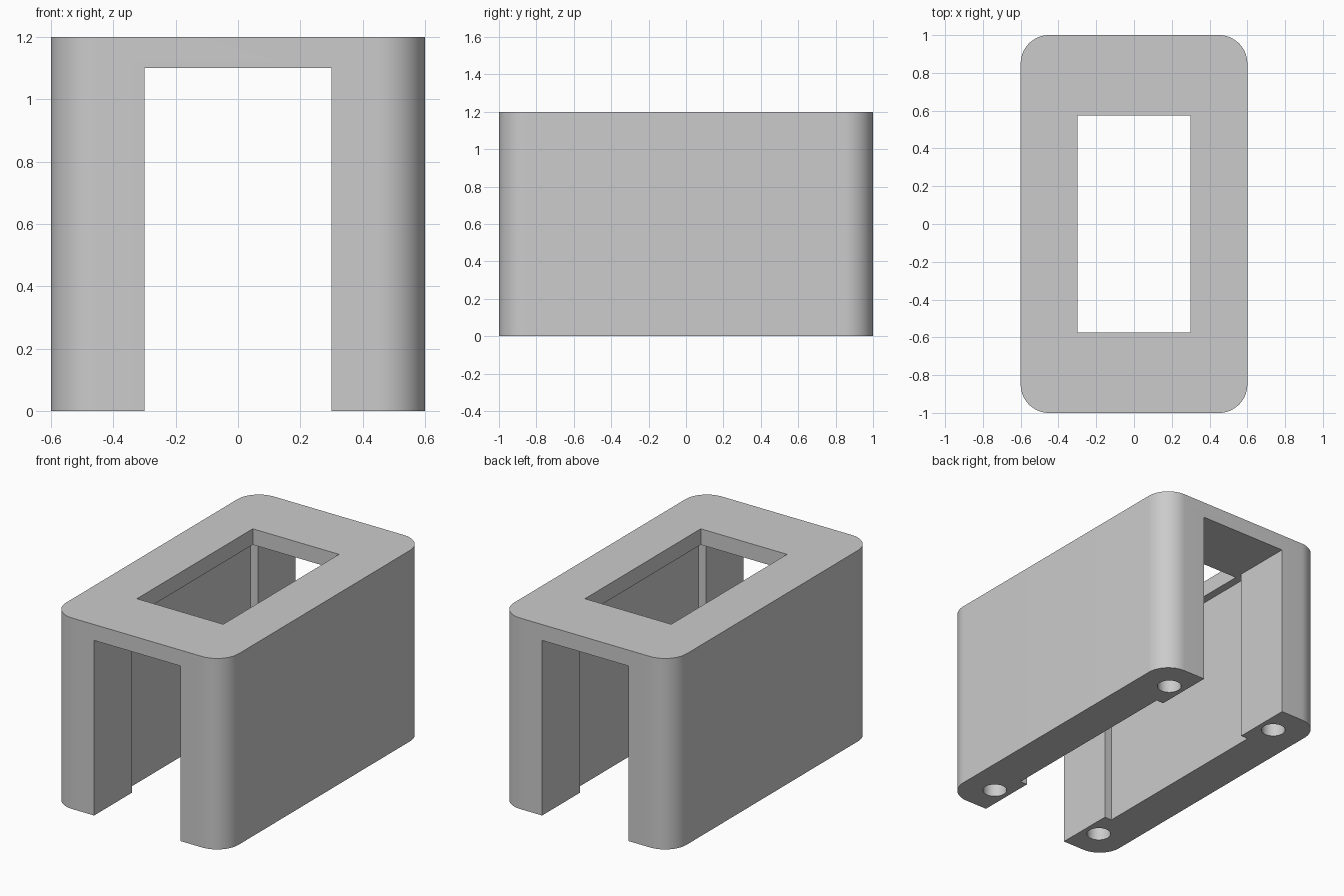
import bpy, bmesh, math

if "Cube" in bpy.data.objects:
    bpy.data.objects.remove(bpy.data.objects["Cube"], do_unlink=True)

HALF_X, HALF_Y, HEIGHT, CORNER = 0.6, 1.0, 1.2, 0.15
CHANNEL_X, CHANNEL_TOP = 0.3, 1.1
RECESS_X, RECESS_Y = 0.35, 0.625
WINDOW_Y = 0.575
BORE_X, BORE_Y, BORE_R, BORE_DEPTH = 0.4, 0.8, 0.07, 0.5

grey = bpy.data.materials.new("plain grey")
grey.use_nodes = True
grey.diffuse_color = (0.6, 0.6, 0.6, 1)
grey.node_tree.nodes["Principled BSDF"].inputs["Base Color"].default_value = (0.6, 0.6, 0.6, 1)


def prism(name, outline, z0, z1):
    """Extrude a counter-clockwise outline from z0 to z1."""
    bm = bmesh.new()
    base = bm.faces.new([bm.verts.new((x, y, z0)) for x, y in outline])
    top = bmesh.ops.extrude_face_region(bm, geom=[base])
    verts = [g for g in top["geom"] if isinstance(g, bmesh.types.BMVert)]
    bmesh.ops.translate(bm, verts=verts, vec=(0, 0, z1 - z0))
    bmesh.ops.recalc_face_normals(bm, faces=bm.faces)
    mesh = bpy.data.meshes.new(name)
    bm.to_mesh(mesh)
    bm.free()
    mesh.materials.append(grey)
    obj = bpy.data.objects.new(name, mesh)
    bpy.context.collection.objects.link(obj)
    return obj


def arc(cx, cy, r, start, sweep, steps):
    return [(cx + r * math.cos(start + sweep * i / steps),
             cy + r * math.sin(start + sweep * i / steps)) for i in range(steps + 1)]


def rectangle(x, y):
    return [(-x, -y), (x, -y), (x, y), (-x, y)]


# Rounded block
outline = []
for i, (sx, sy) in enumerate([(1, 1), (-1, 1), (-1, -1), (1, -1)]):
    outline += arc(sx * (HALF_X - CORNER), sy * (HALF_Y - CORNER), CORNER,
                   i * math.pi / 2, math.pi / 2, 16)
body = prism("bridge_body", outline, 0, HEIGHT)

# Through channel, widened between the end pads
right_side = [(CHANNEL_X, -1.2), (CHANNEL_X, -RECESS_Y), (RECESS_X, -RECESS_Y),
              (RECESS_X, RECESS_Y), (CHANNEL_X, RECESS_Y), (CHANNEL_X, 1.2)]
left_side = [(-x, -y) for x, y in right_side]
cutters = [prism("channel_cutter", right_side + left_side, -0.1, CHANNEL_TOP)]

# Window in the top plate
cutters.append(prism("window_cutter", rectangle(CHANNEL_X, WINDOW_Y), 1.0, 1.3))

# Four blind bores in the feet
for sx in (-1, 1):
    for sy in (-1, 1):
        circle = arc(sx * BORE_X, sy * BORE_Y, BORE_R, 0, 2 * math.pi, 32)[:-1]
        cutters.append(prism("bore_cutter", circle, -0.1, BORE_DEPTH))

for cutter in cutters:
    mod = body.modifiers.new(cutter.name, "BOOLEAN")
    mod.operation = "DIFFERENCE"
    mod.solver = "EXACT"
    mod.object = cutter

# Bake the cuts and drop the cutters
bpy.context.view_layer.update()
depsgraph = bpy.context.evaluated_depsgraph_get()
result = bpy.data.meshes.new_from_object(body.evaluated_get(depsgraph))
body.modifiers.clear()
body.data = result
for cutter in cutters:
    bpy.data.objects.remove(cutter, do_unlink=True)
result.materials.clear()
result.materials.append(grey)
for face in result.polygons:
    face.material_index = 0

# Smooth round corners, crisp edges
bpy.ops.object.select_all(action="DESELECT")
body.select_set(True)
bpy.context.view_layer.objects.active = body
bpy.ops.object.shade_smooth_by_angle(angle=math.radians(30))
